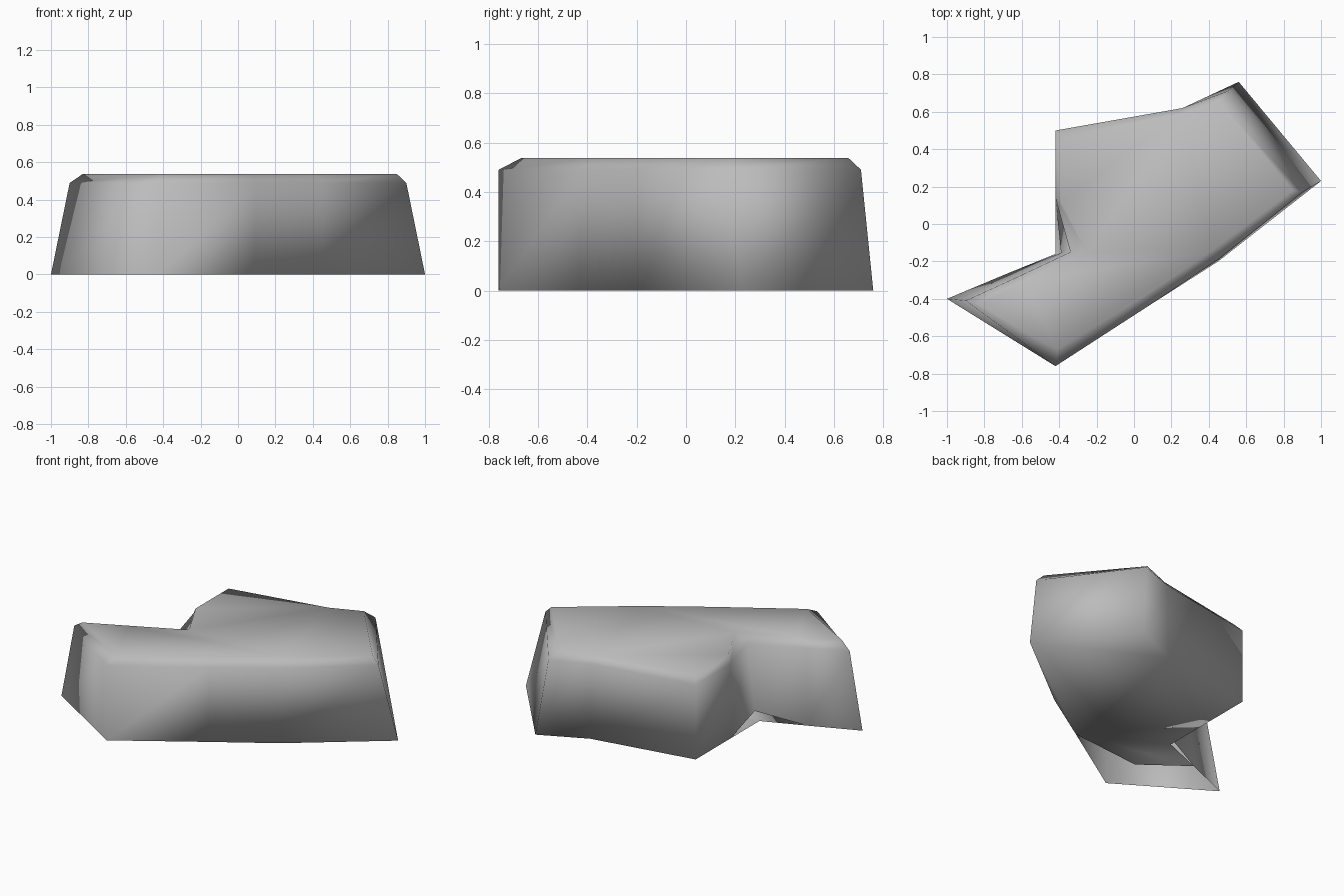
import bpy
import bmesh

if "Cube" in bpy.data.objects:
    bpy.data.objects.remove(bpy.data.objects["Cube"])

# Plan corners, counter-clockwise: (base xyz, shoulder xy, roof xy)
CORNERS = [
    ((-1.00, -0.40, 0), (-0.90, -0.41), (-0.83, -0.43)),    # arm tip
    ((-0.42, -0.76, 0), (-0.42, -0.76), (-0.41, -0.67)),    # front corner
    ((0.09, -0.43, 0), (0.09, -0.43), (0.07, -0.37)),       # front wall
    ((0.45, -0.20, 0), (0.45, -0.19), (0.42, -0.14)),       # front wall bend
    ((1.00, 0.23, 0), (0.90, 0.17), (0.85, 0.18)),          # end wall, right
    ((0.56, 0.76, 0), (0.50, 0.71), (0.45, 0.66)),          # end wall, back
    ((0.26, 0.62, 0), (0.26, 0.62), (0.25, 0.58)),          # back wall bend
    ((-0.42, 0.50, 0), (-0.42, 0.50), (-0.39, 0.46)),       # left back corner
    ((-0.42, 0.14, 0), (-0.42, 0.14), (-0.39, 0.12)),       # left wall
    ((-0.39, -0.155, 0.06), (-0.34, -0.15), (-0.25, -0.15)),  # notch
    ((-0.69, -0.27, 0), (-0.66, -0.30), (-0.58, -0.31)),    # arm wall
]
SHOULDER_Z, ROOF_Z = 0.49, 0.537

bm = bmesh.new()
base = [bm.verts.new(c[0]) for c in CORNERS]
shoulder = [bm.verts.new((*c[1], SHOULDER_Z)) for c in CORNERS]
roof = [bm.verts.new((*c[2], ROOF_Z)) for c in CORNERS]

# Walls and the sloped roof rim
n = len(CORNERS)
for low, high in ((base, shoulder), (shoulder, roof)):
    for i in range(n):
        j = (i + 1) % n
        bm.faces.new((low[i], low[j], high[j], high[i]))
bm.faces.new(roof)

# Floor, left open below the arm and the front corner
floor_notch = bm.verts.new((-0.42, -0.16, 0))
floor_inner = bm.verts.new((-0.41, -0.48, 0))
outline = base[2:9] + [floor_notch, base[10], floor_inner]
bm.faces.new(list(reversed(outline)))

for face in bm.faces:
    face.smooth = True

mesh = bpy.data.meshes.new("building_block")
bm.to_mesh(mesh)
bm.free()
block = bpy.data.objects.new("building_block", mesh)
bpy.context.collection.objects.link(block)

# Plain grey finish
grey = bpy.data.materials.new("plain_grey")
grey.diffuse_color = (0.5, 0.5, 0.5, 1)
grey.use_nodes = True
grey.node_tree.nodes["Principled BSDF"].inputs["Base Color"].default_value = grey.diffuse_color
mesh.materials.append(grey)
